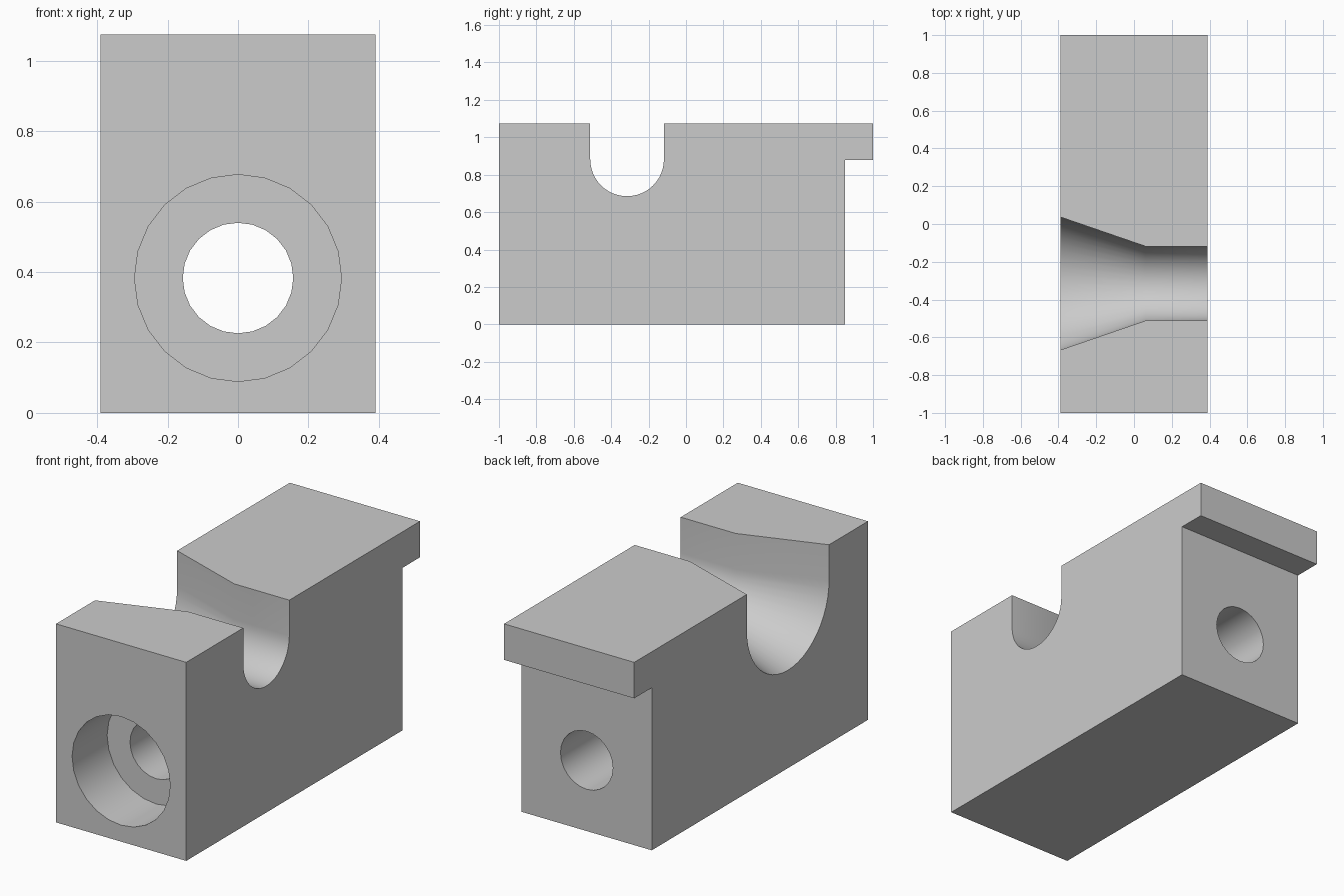
import bpy, bmesh
from math import pi, sin, cos

cube = bpy.data.objects.get("Cube")
if cube:
    bpy.data.objects.remove(cube, do_unlink=True)

HALF = 0.39       # half width of the block
TOP = 1.075
BORE_Z = 0.383

grey = bpy.data.materials.new("plain grey")
grey.use_nodes = True
colour = (0.6, 0.6, 0.6, 1)
grey.diffuse_color = colour
grey.node_tree.nodes["Principled BSDF"].inputs["Base Color"].default_value = colour


def loft(name, rings):
    """Skin matching closed rings and cap both ends."""
    bm = bmesh.new()
    loops = [[bm.verts.new(p) for p in ring] for ring in rings]
    n = len(loops[0])
    for a, b in zip(loops, loops[1:]):
        for i in range(n):
            j = (i + 1) % n
            bm.faces.new((a[i], a[j], b[j], b[i]))
    bm.faces.new(loops[0])
    bm.faces.new(loops[-1])
    bmesh.ops.recalc_face_normals(bm, faces=bm.faces)
    mesh = bpy.data.meshes.new(name)
    bm.to_mesh(mesh)
    bm.free()
    mesh.materials.append(grey)
    obj = bpy.data.objects.new(name, mesh)
    bpy.context.collection.objects.link(obj)
    return obj


def circle(y, r, n=24):
    return [(r * sin(2 * pi * i / n), y, BORE_Z + r * cos(2 * pi * i / n)) for i in range(n)]


def slot_section(x, r, n=24):
    """U-shaped section, open above the block."""
    cy, cz = -0.315, 0.882
    arc = [(x, cy + r * cos(pi + pi * i / n), cz + r * sin(pi + pi * i / n)) for i in range(n + 1)]
    return [(x, cy - r, TOP + 0.2)] + arc + [(x, cy + r, TOP + 0.2)]


# Block with a hooked lip along the upper back edge
side = [(-1, 0), (0.85, 0), (0.85, 0.88), (1, 0.88), (1, TOP), (-1, TOP)]
block = loft("slotted_block", [[(x, y, z) for y, z in side] for x in (-HALF, HALF)])

# Slot, straight on one side and flared towards the other
flare = (0.352 - 0.197) / (HALF + 0.06)
slot = loft("slot_cutter", [slot_section(-HALF - 0.1, 0.352 + 0.1 * flare),
                            slot_section(0.06, 0.197),
                            slot_section(HALF + 0.1, 0.197)])

# Counterbored hole running front to back
bore = loft("bore_cutter", [circle(-1.1, 0.294), circle(-0.7, 0.294),
                            circle(-0.7, 0.157), circle(1.1, 0.157)])

bpy.ops.object.select_all(action="DESELECT")
bpy.context.view_layer.objects.active = block
block.select_set(True)
for cutter in (slot, bore):
    cutter.hide_render = True
    mod = block.modifiers.new("cut", "BOOLEAN")
    mod.operation = "DIFFERENCE"
    mod.solver = "EXACT"
    mod.object = cutter
    bpy.ops.object.modifier_apply(modifier=mod.name)
    bpy.data.objects.remove(cutter, do_unlink=True)

bpy.ops.object.shade_smooth_by_angle(angle=pi / 6)
